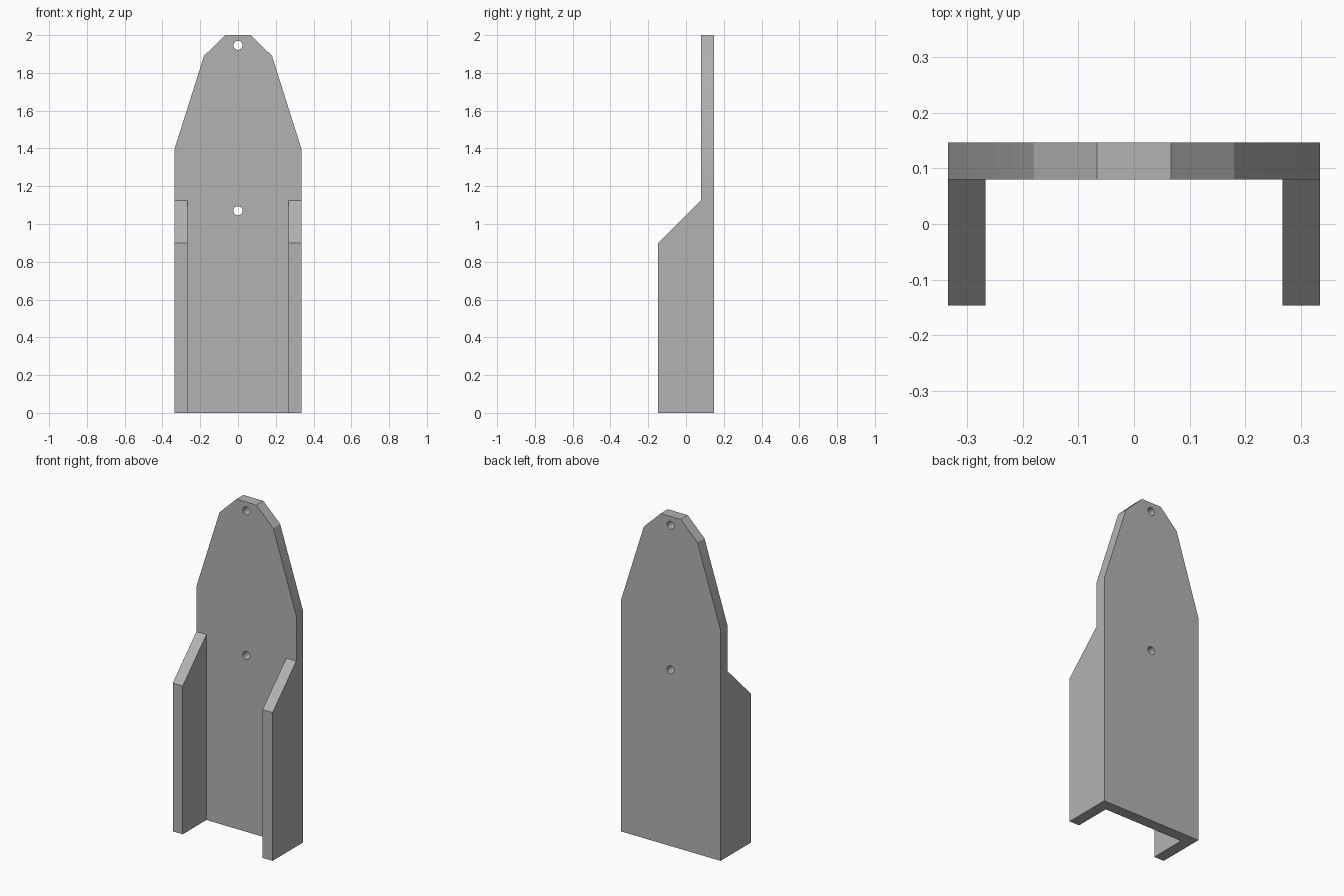
import bpy
import bmesh
from mathutils import Vector

cube = bpy.data.objects.get("Cube")
if cube:
    bpy.data.objects.remove(cube, do_unlink=True)

HALF_W, WALL = 0.335, 0.067
BACK, FRONT = 0.147, -0.147
INNER = BACK - WALL          # front face of the back plate

grey = bpy.data.materials.new("plain grey")
grey.use_nodes = True
colour = (0.45, 0.45, 0.45, 1)
grey.diffuse_color = colour
grey.node_tree.nodes["Principled BSDF"].inputs["Base Color"].default_value = colour


def prism(name, points, direction):
    """Extrude a flat outline along a direction into a solid."""
    bm = bmesh.new()
    face = bm.faces.new([bm.verts.new(p) for p in points])
    extruded = bmesh.ops.extrude_face_region(bm, geom=[face])["geom"]
    verts = [g for g in extruded if isinstance(g, bmesh.types.BMVert)]
    bmesh.ops.translate(bm, verts=verts, vec=Vector(direction))
    bmesh.ops.recalc_face_normals(bm, faces=bm.faces)
    mesh = bpy.data.meshes.new(name)
    bm.to_mesh(mesh)
    bm.free()
    mesh.materials.append(grey)
    obj = bpy.data.objects.new(name, mesh)
    bpy.context.collection.objects.link(obj)
    return obj


def combine(target, other, operation):
    """Apply an exact boolean and discard the helper."""
    mod = target.modifiers.new(operation.lower(), "BOOLEAN")
    mod.operation, mod.object, mod.solver = operation, other, "EXACT"
    bpy.context.view_layer.objects.active = target
    bpy.ops.object.modifier_apply(modifier=mod.name)
    bpy.data.objects.remove(other, do_unlink=True)


# Back plate with a tapered top
half = [(HALF_W, 0), (HALF_W, 1.4), (0.18, 1.89), (0.067, 2)]
outline = half + [(-x, z) for x, z in reversed(half)]
bracket = prism("bracket", [(x, INNER, z) for x, z in outline], (0, WALL, 0))

# Side flanges with sloped tops
flange = [(BACK, 0), (FRONT, 0), (FRONT, 0.9), (INNER, 1.125), (BACK, 1.125)]
for side in (-1, 1):
    wall = prism("side_flange", [(side * HALF_W, y, z) for y, z in flange],
                 (-side * WALL, 0, 0))
    combine(bracket, wall, "UNION")

# Screw holes through the plate
for z in (1.07, 1.946):
    bpy.ops.mesh.primitive_cylinder_add(
        vertices=32, radius=0.024, depth=0.3,
        location=(0, BACK - WALL / 2, z), rotation=(1.5708, 0, 0))
    hole = bpy.context.object
    hole.name = "hole_cutter"
    hole.data.materials.append(grey)
    combine(bracket, hole, "DIFFERENCE")

# Round hole walls, crisp plate edges
bpy.ops.object.select_all(action="DESELECT")
bracket.select_set(True)
bpy.context.view_layer.objects.active = bracket
bpy.ops.object.shade_smooth_by_angle(angle=0.35)
